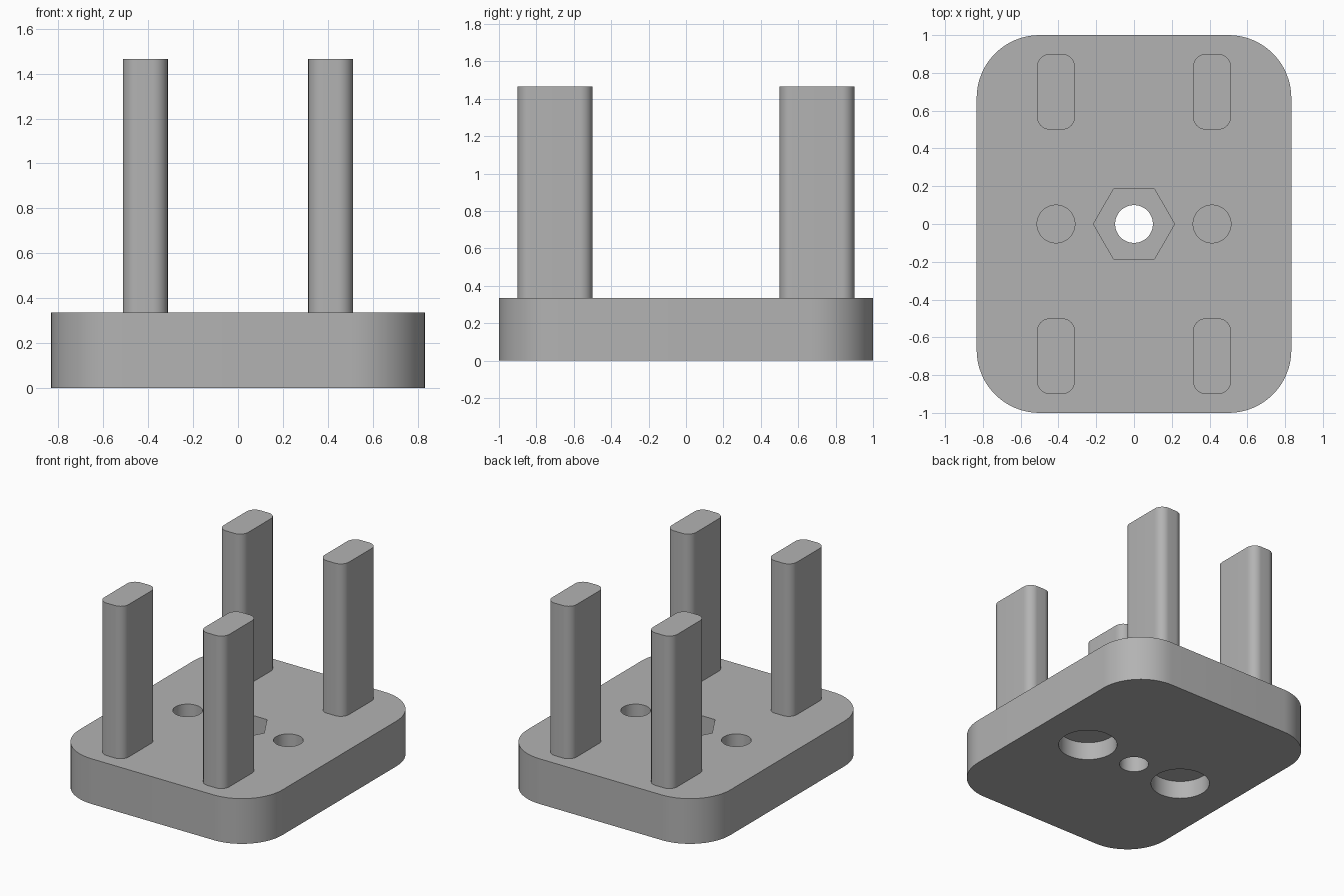
import bpy, bmesh, math

if "Cube" in bpy.data.objects:
    bpy.data.objects.remove(bpy.data.objects["Cube"], do_unlink=True)

BASE_TOP, POST_TOP = 0.335, 1.465
HOLE_X, POST_Y = 0.413, 0.7

grey = bpy.data.materials.new("plain grey")
grey.use_nodes = True
colour = (0.45, 0.45, 0.45, 1)
grey.diffuse_color = colour
grey.node_tree.nodes["Principled BSDF"].inputs["Base Color"].default_value = colour


def rounded_rect(half_x, half_y, radius, steps=12):
    """Outline of a rectangle with rounded corners, counter-clockwise."""
    points = []
    for quarter, (sx, sy) in enumerate([(1, 1), (-1, 1), (-1, -1), (1, -1)]):
        for i in range(steps + 1):
            a = math.pi / 2 * (quarter + i / steps)
            points.append((sx * (half_x - radius) + radius * math.cos(a),
                           sy * (half_y - radius) + radius * math.sin(a)))
    return points


def polygon(radius, sides):
    turn = 2 * math.pi / sides
    return [(radius * math.cos(i * turn), radius * math.sin(i * turn)) for i in range(sides)]


def prism(name, outline, centre, z0, z1):
    """Extrude an outline from z0 up to z1."""
    bm = bmesh.new()
    cx, cy = centre
    face = bm.faces.new([bm.verts.new((x + cx, y + cy, z0)) for x, y in outline])
    top = bmesh.ops.extrude_face_region(bm, geom=[face])["geom"]
    verts = [v for v in top if isinstance(v, bmesh.types.BMVert)]
    bmesh.ops.translate(bm, verts=verts, vec=(0, 0, z1 - z0))
    bmesh.ops.recalc_face_normals(bm, faces=bm.faces)
    mesh = bpy.data.meshes.new(name)
    bm.to_mesh(mesh)
    bm.free()
    mesh.materials.append(grey)
    obj = bpy.data.objects.new(name, mesh)
    bpy.context.collection.objects.link(obj)
    return obj


def select(obj):
    bpy.ops.object.select_all(action="DESELECT")
    obj.select_set(True)
    bpy.context.view_layer.objects.active = obj


def cut(target, cutter):
    cutter.hide_render = True
    mod = target.modifiers.new("cut", "BOOLEAN")
    mod.operation, mod.solver, mod.object = "DIFFERENCE", "EXACT", cutter
    select(target)
    bpy.ops.object.modifier_apply(modifier=mod.name)
    bpy.data.objects.remove(cutter, do_unlink=True)


# Base plate with a bolt hole and a hexagonal nut recess
base = prism("base_plate", rounded_rect(0.833, 1.0, 0.333, 16), (0, 0), 0, BASE_TOP)
cut(base, prism("bolt_hole", polygon(0.1, 48), (0, 0), -0.1, BASE_TOP + 0.1))
cut(base, prism("nut_recess", polygon(0.215, 6), (0, 0), 0.16, BASE_TOP + 0.1))

# Blind screw holes above, wide round pockets below, a thin web between
for side in (-1, 1):
    centre = (side * HOLE_X, 0)
    cut(base, prism("screw_hole", polygon(0.1, 48), centre, 0.15, BASE_TOP + 0.1))
    cut(base, prism("round_pocket", polygon(0.2, 64), centre, -0.1, 0.133))

# Four upright posts
posts = []
for x_name, sx in (("left", 1), ("right", -1)):
    for y_name, sy in (("front", -1), ("back", 1)):
        posts.append(prism(f"{y_name}_{x_name}_post", rounded_rect(0.1, 0.2, 0.067),
                           (sx * HOLE_X, sy * POST_Y), BASE_TOP, POST_TOP))

for obj in [base] + posts:
    select(obj)
    bpy.ops.object.shade_smooth_by_angle(angle=math.radians(30))
